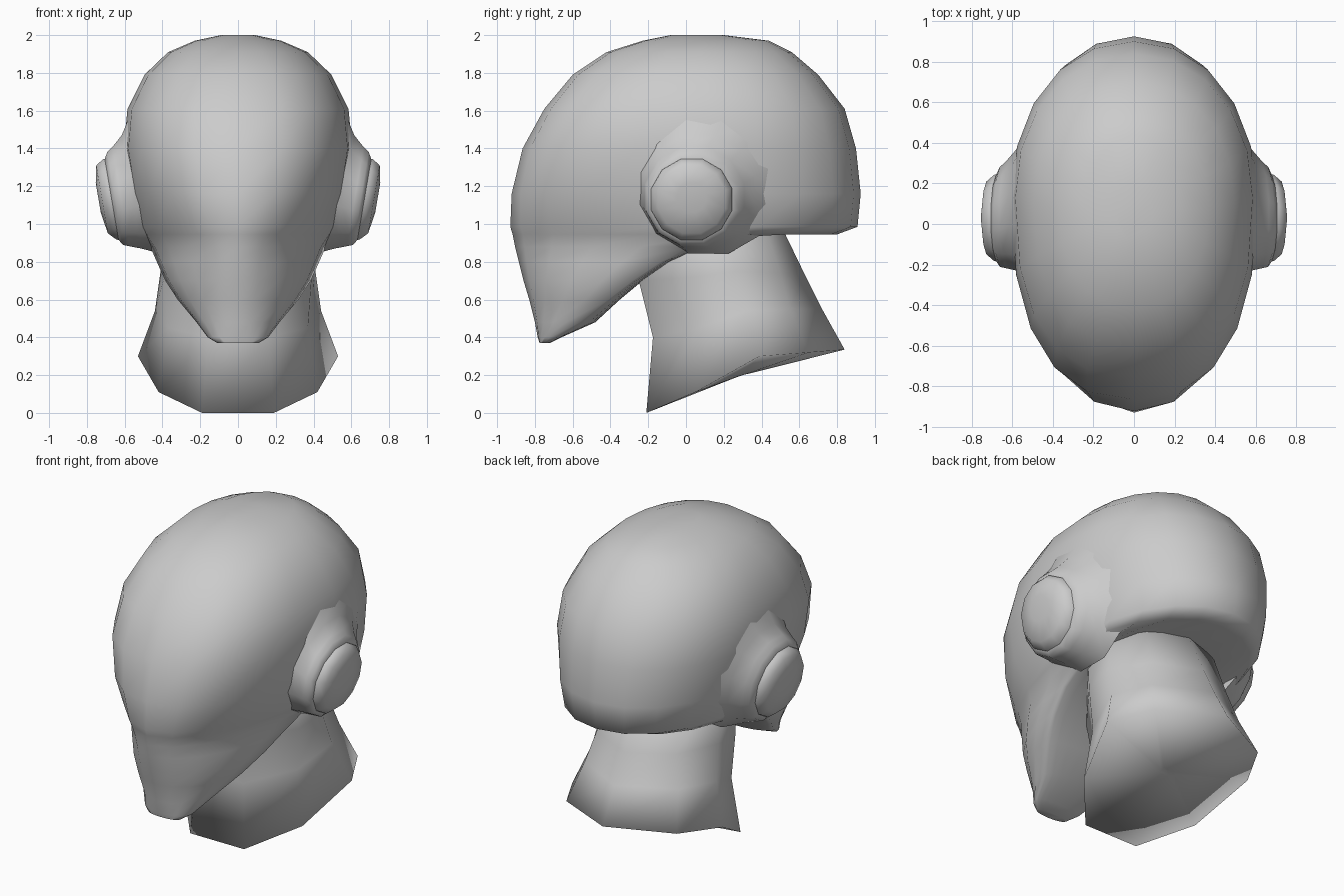
import bpy
import bmesh
from math import sin, cos, pi, radians, copysign

if "Cube" in bpy.data.objects:
    bpy.data.objects.remove(bpy.data.objects["Cube"])

# One plain grey for everything
grey = bpy.data.materials.new("plain grey")
grey.use_nodes = True
grey.diffuse_color = (0.6, 0.6, 0.6, 1)
grey.node_tree.nodes["Principled BSDF"].inputs["Base Color"].default_value = (0.6, 0.6, 0.6, 1)


def loft(name, rings, sharp_angle):
    """Skin a list of equal-length point rings and cap both ends."""
    bm = bmesh.new()
    rows = [[bm.verts.new(p) for p in ring] for ring in rings]
    for a, b in zip(rows, rows[1:]):
        for i in range(len(a)):
            j = (i + 1) % len(a)
            bm.faces.new((a[i], a[j], b[j], b[i]))
    bm.faces.new(rows[0][::-1])
    bm.faces.new(rows[-1])
    bmesh.ops.recalc_face_normals(bm, faces=bm.faces)
    mesh = bpy.data.meshes.new(name)
    bm.to_mesh(mesh)
    bm.free()
    mesh.materials.append(grey)
    obj = bpy.data.objects.new(name, mesh)
    bpy.context.collection.objects.link(obj)
    bpy.ops.object.select_all(action='DESELECT')
    obj.select_set(True)
    bpy.context.view_layer.objects.active = obj
    bpy.ops.object.shade_smooth_by_angle(angle=radians(sharp_angle))
    return obj


def power(v, n):
    return copysign(abs(v) ** (2 / n), v)


def head_ring(z, front, back, half_width, middle, n, lift=0, count=20):
    """Egg-shaped level: squarer in front, elliptical and liftable behind."""
    ring = []
    for i in range(count):
        t = 2 * pi * i / count
        c, s = cos(t), sin(t)
        e = n if c > 0 else 2.1
        reach = middle - front if c > 0 else back - middle
        ring.append((half_width * power(s, e), middle - reach * power(c, e), z + lift * max(0, -c)))
    return ring


# Head shell: height, front, back, half width, widest y, front squareness,
# and a lift that arches the underside over the neck
levels = [
    (.37, -.775, -.72, .11, -.74, 2.2),
    (.40, -.785, -.66, .16, -.69, 2.1),
    (.48, -.80, -.48, .22, -.56, 2.0),
    (.60, -.83, -.35, .32, -.41, 1.9),
    (.70, -.86, -.23, .385, -.28, 1.85),
    (.80, -.885, -.08, .43, -.13, 1.8),
    (.88, -.905, .45, .465, .02, 1.8, .14),
    (.945, -.918, .80, .51, .12, 1.85),
    (.985, -.93, .908, .53, .13, 1.9),
    (1.16, -.923, .925, .57, .13, 2.2),
    (1.40, -.865, .90, .605, .13, 2.45),
    (1.61, -.75, .84, .585, .13, 2.5),
    (1.79, -.60, .70, .495, .11, 2.4),
    (1.91, -.42, .56, .37, .08, 2.2),
    (1.97, -.23, .44, .23, .07, 2.1),
    (2.0, -.08, .20, .09, .06, 2.0),
]
loft("head_shell", [head_ring(*level) for level in levels], 70)


def ear_ring(x, r, dy, dz, count=12):
    """Round ring facing sideways, leaning outward at the top."""
    ring = []
    for i in range(count):
        t = 2 * pi * (i + .5) / count
        up = r * sin(t)
        ring.append((x + .17 * up, .03 + dy + r * cos(t), 1.13 + dz + up))
    return ring


def add_mirror(obj):
    obj.modifiers.new("other_side", 'MIRROR').use_axis[0] = True


# Ear mounts flaring out of the head, with a domed round pad on each
mount = [(.48, .41, .09, .11), (.565, .31, .04, .04), (.62, .272, .015, .015),
         (.65, .255, .005, .005), (.67, .22, 0, 0)]
add_mirror(loft("ear_mount", [ear_ring(*m) for m in mount], 80))
pad = [(.62, .23, 0, 0), (.68, .22, 0, 0), (.72, .185, 0, 0), (.74, .08, 0, .01)]
add_mirror(loft("ear_pad", [ear_ring(*p) for p in pad], 80))

# Neck: half outlines from front to the back centre, mirrored into full rings;
# the first one is a small patch that hollows the underside
neck_halves = [
    [(.02, .27, .19), (.04, .28, .195), (.05, .30, .20), (.04, .32, .205), (0, .33, .207)],
    [(.19, -.21, 0), (.42, .05, .11), (.53, .39, .30), (.39, .65, .32), (0, .84, .335)],
    [(.16, -.175, .40), (.37, .07, .45), (.44, .32, .54), (.33, .55, .55), (0, .72, .55)],
    [(.15, -.25, .70), (.39, .06, .72), (.41, .26, .75), (.28, .50, .74), (0, .63, .73)],
    [(.16, -.27, 1.04), (.37, .02, 1.04), (.37, .22, 1.04), (.25, .40, 1.04), (0, .48, 1.04)],
]
loft("neck", [h + [(-x, y, z) for x, y, z in h[-2::-1]] for h in neck_halves], 170)
